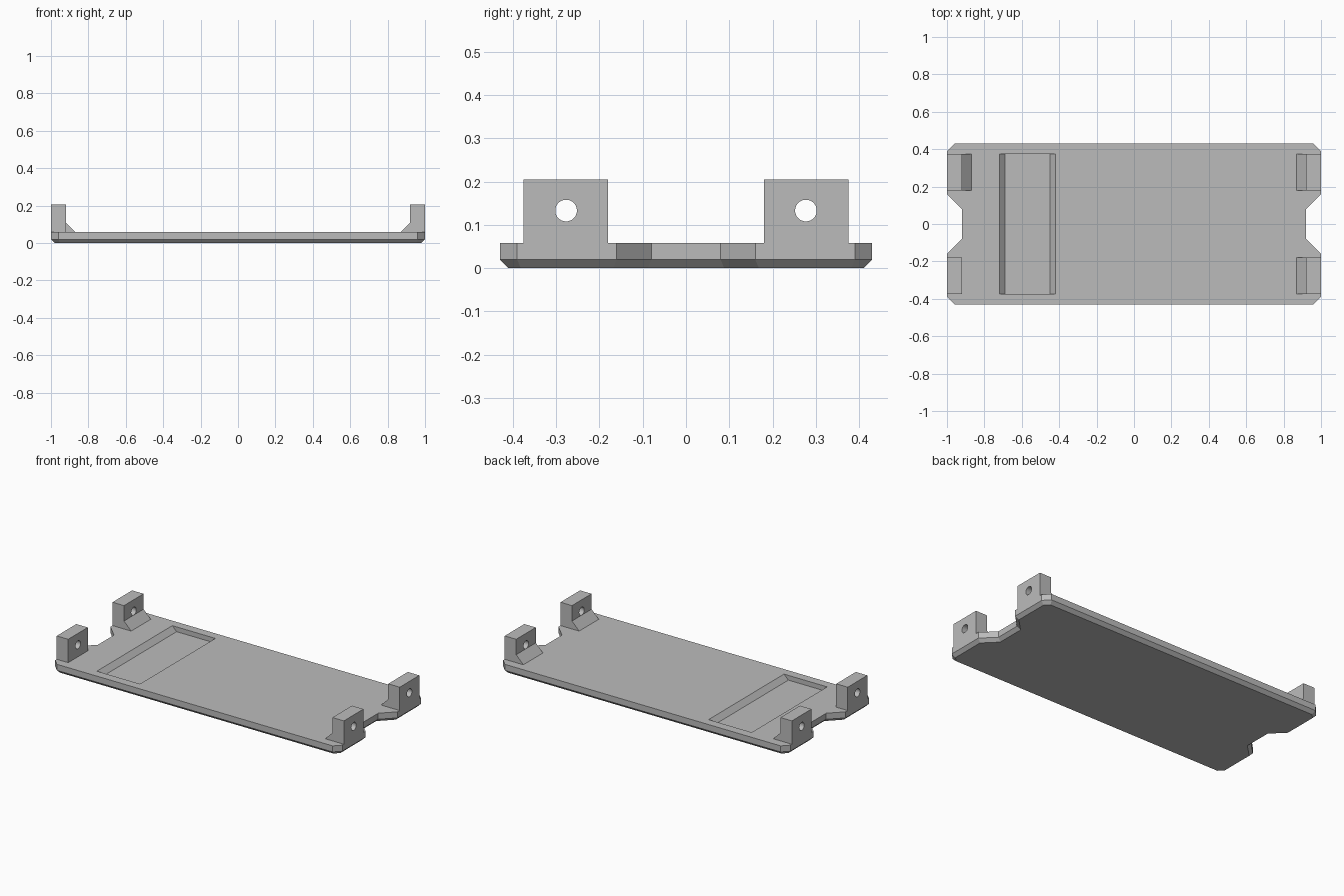
import bpy
import bmesh
from mathutils import Matrix, Vector

cube = bpy.data.objects.get("Cube")
if cube:
    bpy.data.objects.remove(cube, do_unlink=True)

GREY = (0.5, 0.5, 0.5, 1.0)
mat = bpy.data.materials.new("plain grey")
mat.use_nodes = True
mat.diffuse_color = GREY
mat.node_tree.nodes["Principled BSDF"].inputs["Base Color"].default_value = GREY

PLATE_TOP = 0.058
CHAMFER = 0.02
POST_IN, POST_OUT = 0.18, 0.375     # post extent across the plate


def finish(name, bm):
    bmesh.ops.recalc_face_normals(bm, faces=bm.faces)
    mesh = bpy.data.meshes.new(name)
    bm.to_mesh(mesh)
    bm.free()
    mesh.materials.append(mat)
    obj = bpy.data.objects.new(name, mesh)
    bpy.context.collection.objects.link(obj)
    return obj


def prism(name, points, offset):
    """Extrude a flat outline along an offset."""
    bm = bmesh.new()
    face = bm.faces.new([bm.verts.new(p) for p in points])
    ext = bmesh.ops.extrude_face_region(bm, geom=[face])["geom"]
    moved = [v for v in ext if isinstance(v, bmesh.types.BMVert)]
    bmesh.ops.translate(bm, verts=moved, vec=Vector(offset))
    return finish(name, bm)


def cut(obj, cutter):
    """Subtract the cutter, then discard it."""
    cutter.hide_render = True
    mod = obj.modifiers.new("cut", "BOOLEAN")
    mod.operation = "DIFFERENCE"
    mod.solver = "EXACT"
    mod.object = cutter
    bpy.context.view_layer.objects.active = obj
    bpy.ops.object.modifier_apply(modifier=mod.name)
    bpy.data.objects.remove(cutter, do_unlink=True)


# Base plate: clipped corners, notched ends, chamfered underside
quarter = [(0.92, 0.08), (1.0, 0.16), (1.0, 0.39), (0.96, 0.43)]
right_half = [(x, -y) for x, y in reversed(quarter)] + quarter
outline = right_half + [(-x, -y) for x, y in right_half]
bm = bmesh.new()
bottom = bm.faces.new([bm.verts.new((x, y, CHAMFER)) for x, y in outline])
ext = bmesh.ops.extrude_face_region(bm, geom=[bottom], use_keep_orig=True)["geom"]
bmesh.ops.translate(bm, verts=[v for v in ext if isinstance(v, bmesh.types.BMVert)],
                    vec=(0, 0, PLATE_TOP - CHAMFER))
bmesh.ops.recalc_face_normals(bm, faces=bm.faces)
bottom = min(bm.faces, key=lambda f: f.calc_center_median().z)
bmesh.ops.inset_region(bm, faces=[bottom], thickness=CHAMFER,
                       use_even_offset=True, use_boundary=True)
for v in bottom.verts:
    v.co.z = 0
plate = finish("base_plate", bm)

# Recessed pocket with two sloping long walls
depth = 0.03
x0, x1, y0 = -0.72, -0.42, -0.375
top, floor = PLATE_TOP + depth, PLATE_TOP - depth
cut(plate, prism("pocket_cutter",
                 [(x0 - depth, y0, top), (x1 + depth, y0, top),
                  (x1 - depth, y0, floor), (x0 + depth, y0, floor)],
                 (0, -2 * y0, 0)))

# Corner posts with a cross hole; one has no foot gusset
for side, end in ((1, "left"), (-1, "right")):
    for depth_side, row in ((-1, "front"), (1, "back")):
        profile = [(1.0, PLATE_TOP), (1.0, 0.205), (0.92, 0.205)]
        if (end, row) == ("right", "front"):
            profile += [(0.92, PLATE_TOP)]
        else:
            profile += [(0.92, 0.108), (0.87, PLATE_TOP)]
        post = prism(f"{row}_{end}_post",
                     [(side * x, depth_side * POST_IN, z) for x, z in profile],
                     (0, depth_side * (POST_OUT - POST_IN), 0))
        hole = bmesh.new()
        place = (Matrix.Translation((side * 0.96, depth_side * 0.277, 0.133))
                 @ Matrix.Rotation(1.5707963, 4, "Y"))
        bmesh.ops.create_cone(hole, cap_ends=True, segments=40, radius1=0.025,
                              radius2=0.025, depth=0.3, matrix=place)
        cut(post, finish("hole_cutter", hole))
        bpy.ops.object.select_all(action="DESELECT")
        post.select_set(True)
        bpy.context.view_layer.objects.active = post
        bpy.ops.object.shade_smooth_by_angle(angle=0.5)
